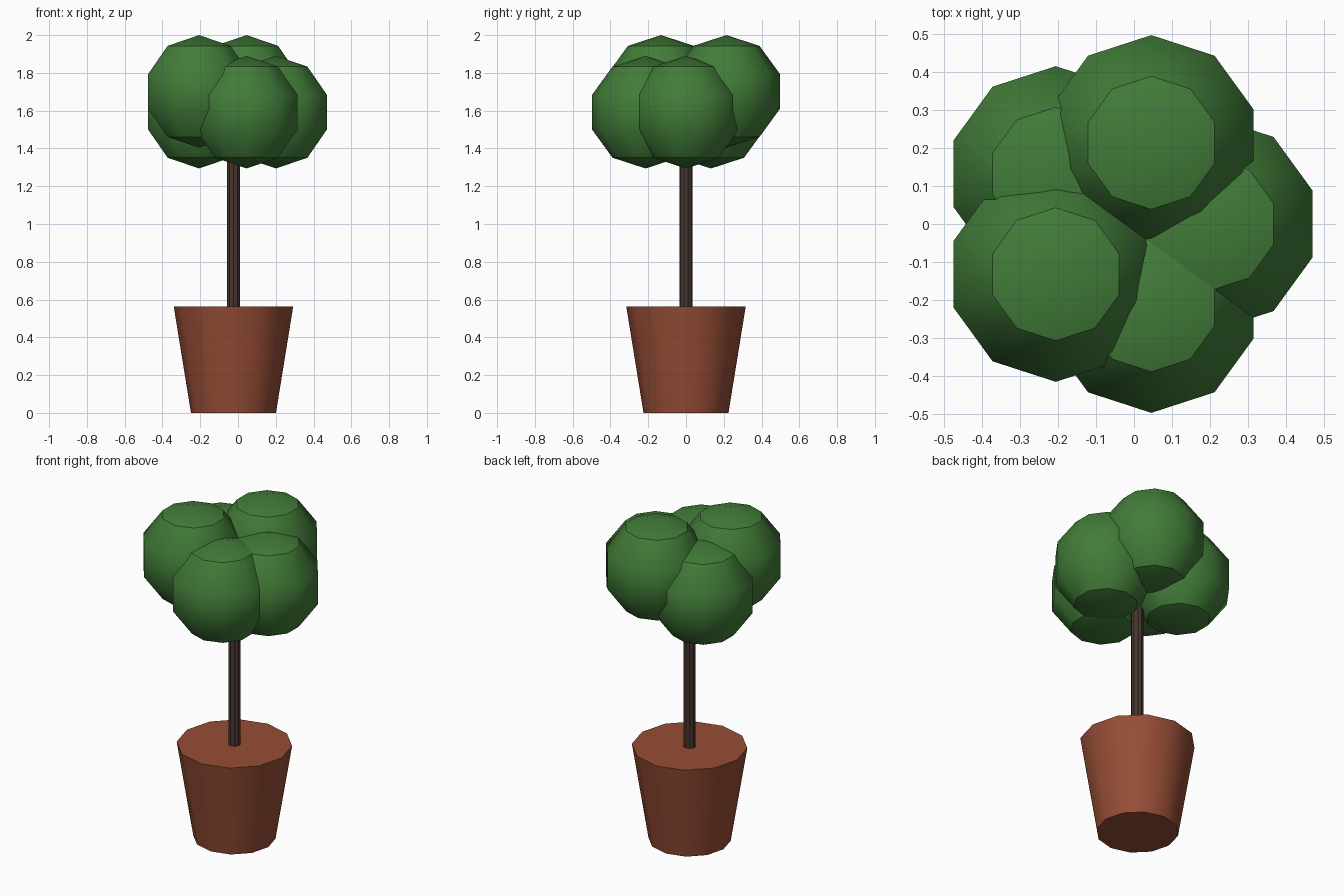
import bpy, bmesh
from math import sin, cos, pi, radians

cube = bpy.data.objects.get("Cube")
if cube:
    bpy.data.objects.remove(cube, do_unlink=True)


def material(name, rgb):
    mat = bpy.data.materials.new(name)
    mat.use_nodes = True
    mat.diffuse_color = (*rgb, 1)
    mat.node_tree.nodes["Principled BSDF"].inputs["Base Color"].default_value = (*rgb, 1)
    return mat


def lathe(name, profile, sides, location, mat):
    """Turn a (radius, height) profile about z; zero radius makes a pole, open ends are capped."""
    bm = bmesh.new()
    rings = []
    for r, z in profile:
        if r < 1e-5:
            rings.append([bm.verts.new((0, 0, z))] * sides)
        else:
            angles = [pi / 2 + 2 * pi * i / sides for i in range(sides)]
            rings.append([bm.verts.new((r * cos(a), r * sin(a), z)) for a in angles])
    for low, high in zip(rings, rings[1:]):
        for i in range(sides):
            j = (i + 1) % sides
            corners = [low[i], low[j], high[j], high[i]]
            bm.faces.new(list(dict.fromkeys(corners)))
    for ring in (rings[0], rings[-1]):
        if ring[0] is not ring[1]:
            bm.faces.new(ring)
    bmesh.ops.recalc_face_normals(bm, faces=bm.faces)
    mesh = bpy.data.meshes.new(name)
    bm.to_mesh(mesh)
    bm.free()
    mesh.materials.append(mat)
    obj = bpy.data.objects.new(name, mesh)
    obj.location = location
    bpy.context.collection.objects.link(obj)
    bpy.ops.object.select_all(action="DESELECT")
    obj.select_set(True)
    bpy.context.view_layer.objects.active = obj
    bpy.ops.object.shade_smooth_by_angle(angle=radians(35.5))
    return obj


terracotta = material("terracotta", (0.305, 0.074, 0.036))
bark = material("dark bark", (0.065, 0.037, 0.028))
leaf = material("leaf green", (0.054, 0.202, 0.040))

AXIS_X = -0.024

# Tapered pot and trunk
lathe("pot", [(0.225, 0), (0.316, 0.562)], 12, (AXIS_X, 0, 0), terracotta)
lathe("trunk", [(0.035, 0.5), (0.035, 1.6)], 10, (AXIS_X, 0, 0), bark)

# Five leaf balls in a ring, two of them raised
BALL = 0.298
ball_profile = [(BALL * sin(pi * k / 5), -BALL * cos(pi * k / 5)) for k in range(6)]
for n in range(5):
    angle = 2 * pi * n / 5
    height = 1.702 if n in (1, 3) else 1.592
    lathe(f"leaf_ball_{n + 1}", ball_profile, 10,
          (AXIS_X + 0.225 * cos(angle), 0.225 * sin(angle), height), leaf)
